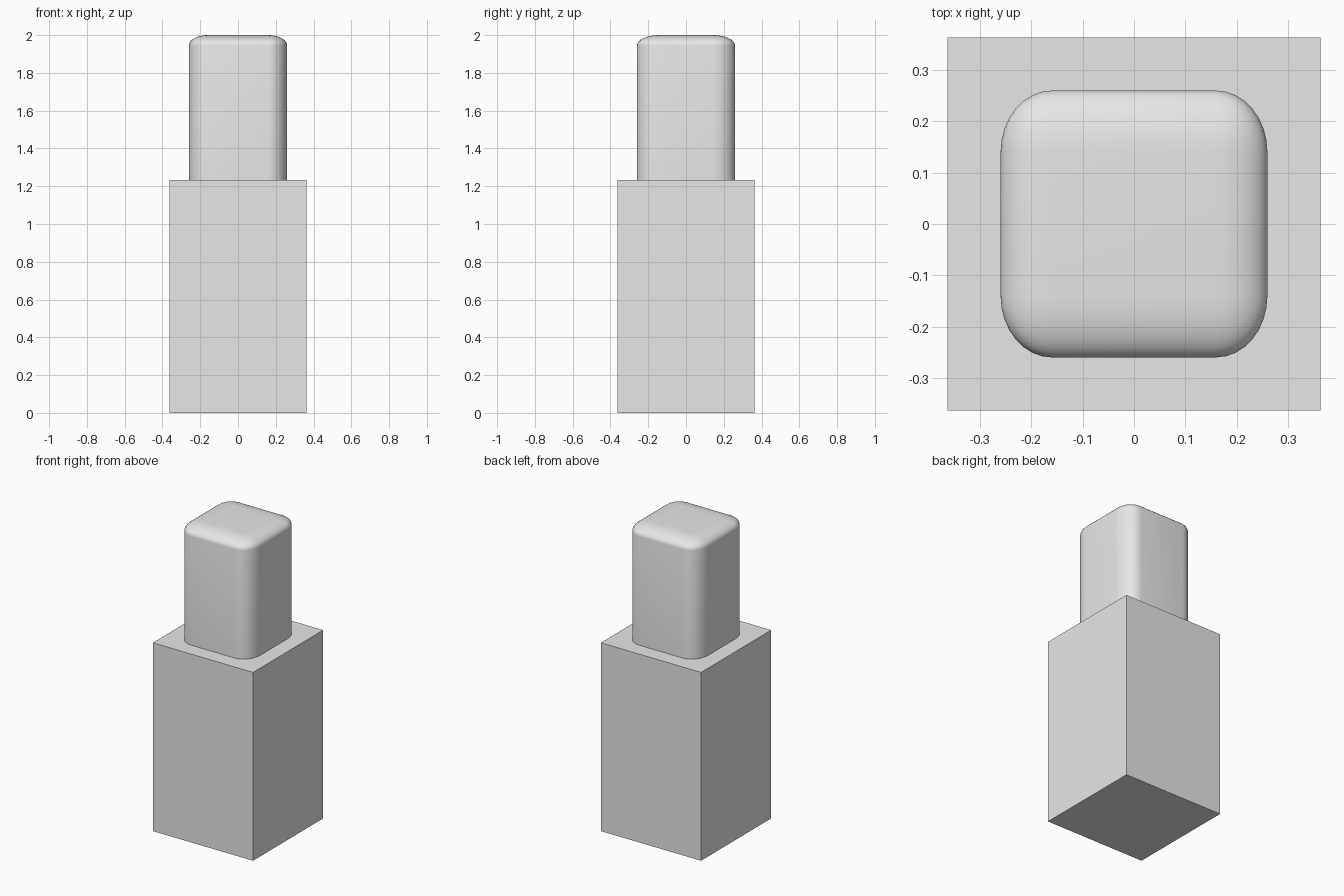
import bpy
import bmesh
from mathutils import Matrix, Vector

cube = bpy.data.objects.get("Cube")
if cube:
    bpy.data.objects.remove(cube, do_unlink=True)

# Single plain material
grey = bpy.data.materials.new("light_grey")
grey.use_nodes = True
grey.diffuse_color = (0.8, 0.8, 0.8, 1)
grey.node_tree.nodes["Principled BSDF"].inputs["Base Color"].default_value = (0.8, 0.8, 0.8, 1)


def box(name, half, bottom, top, radii=None):
    """Square block; radii gives the elliptical rounding of its upper and upright edges."""
    r = Vector(radii or (1, 1, 1))
    size = Vector((2 * half, 2 * half, top - bottom))
    bm = bmesh.new()
    bmesh.ops.create_cube(bm, size=1)
    # Bevel with unit radius, then stretch to the wanted radii
    bmesh.ops.scale(bm, vec=[s / k for s, k in zip(size, r)], verts=bm.verts)
    if radii:
        edges = [e for e in bm.edges if any(v.co.z > 0 for v in e.verts)]
        bmesh.ops.bevel(bm, geom=edges, offset=1, offset_type='OFFSET',
                        segments=8, profile=0.5, affect='EDGES')
    bmesh.ops.scale(bm, vec=r, verts=bm.verts)
    bmesh.ops.translate(bm, vec=(0, 0, (top + bottom) / 2), verts=bm.verts)
    bmesh.ops.recalc_face_normals(bm, faces=bm.faces)
    mesh = bpy.data.meshes.new(name)
    bm.to_mesh(mesh)
    bm.free()
    mesh.materials.append(grey)
    obj = bpy.data.objects.new(name, mesh)
    bpy.context.collection.objects.link(obj)
    return obj


# Sharp lower block
box("base_block", 0.363, 0, 1.233)

# Rounded upper block, seated slightly into the base
upper = box("rounded_upper_block", 0.26, 1.2, 2, (0.1, 0.12, 0.055))
bpy.ops.object.select_all(action='DESELECT')
upper.select_set(True)
bpy.context.view_layer.objects.active = upper
bpy.ops.object.shade_smooth_by_angle()
